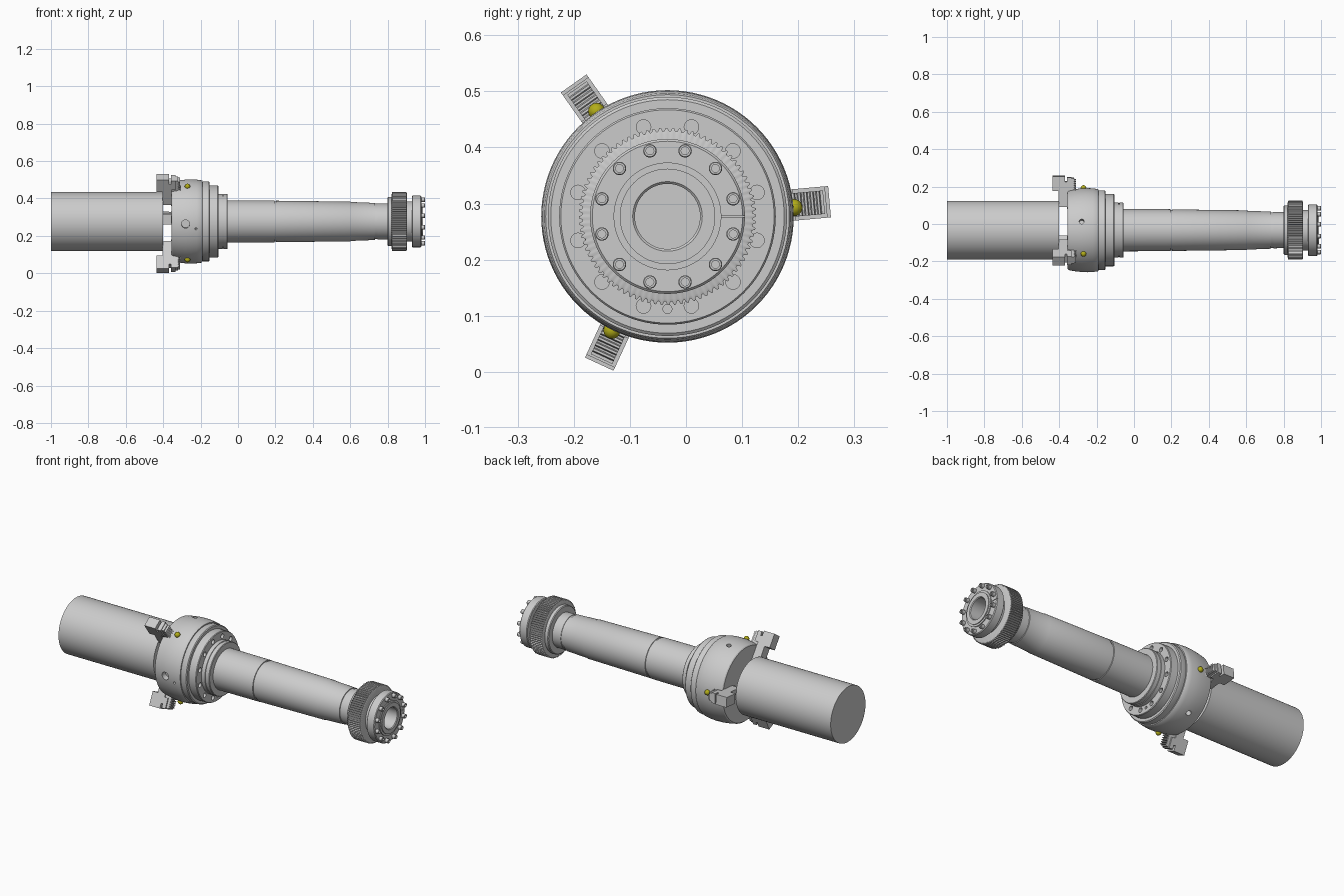
import bpy, bmesh, math
from mathutils import Matrix, Vector

if "Cube" in bpy.data.objects:
    bpy.data.objects.remove(bpy.data.objects["Cube"])

CY, CZ = -0.033, 0.277          # shaft axis runs along x through this y, z
JAW_ANGLES = [5.2, 125.2, 245.2]


def finish(name, bm, mat=None):
    bmesh.ops.remove_doubles(bm, verts=bm.verts, dist=1e-6)
    bmesh.ops.recalc_face_normals(bm, faces=bm.faces)
    me = bpy.data.meshes.new(name)
    bm.to_mesh(me)
    bm.free()
    ob = bpy.data.objects.new(name, me)
    bpy.context.collection.objects.link(ob)
    if mat:
        me.materials.append(mat)
    return ob


def add_lathe(bm, profile, segs=96, cy=CY, cz=CZ, tooth=0.0, tooth_r=9.0):
    """Revolve a closed (x, r) profile; points beyond tooth_r get gear teeth."""
    rings = []
    for x, r in profile:
        ring = []
        for i in range(segs):
            a = 2 * math.pi * i / segs
            rr = r - tooth if (r > tooth_r and i % 4 > 1) else r
            ring.append(bm.verts.new((x, cy + rr * math.cos(a), cz + rr * math.sin(a))))
        rings.append(ring)
    n = len(profile)
    for k in range(n):
        if profile[k][1] == 0 and profile[(k + 1) % n][1] == 0:
            continue
        A, B = rings[k], rings[(k + 1) % n]
        for i in range(segs):
            j = (i + 1) % segs
            bm.faces.new((A[i], A[j], B[j], B[i]))


def lathe(name, profile, **kw):
    bm = bmesh.new()
    add_lathe(bm, profile, **kw)
    return finish(name, bm)


def radial(deg):
    """Matrix: local (x, y tangential, z radial) -> world around the axis."""
    return Matrix.Translation((0, CY, CZ)) @ Matrix.Rotation(math.radians(deg - 90), 4, 'X')


def add_prism(bm, pts, width, mat):
    """Extrude an (x, radius) outline across the tangential direction."""
    sides = [[bm.verts.new(mat @ Vector((x, s * width / 2, r))) for x, r in pts] for s in (-1, 1)]
    bm.faces.new(sides[0])
    bm.faces.new(sides[1][::-1])
    for i in range(len(pts)):
        j = (i + 1) % len(pts)
        bm.faces.new((sides[0][i], sides[0][j], sides[1][j], sides[1][i]))


def box_pts(x0, x1, r0, r1):
    return [(x0, r0), (x1, r0), (x1, r1), (x0, r1)]


def add_pin(bm, x, deg, r0, r1, rad):
    m = radial(deg) @ Matrix.Translation((x, 0, (r0 + r1) / 2))
    bmesh.ops.create_cone(bm, cap_ends=True, segments=24, radius1=rad, radius2=rad,
                          depth=r1 - r0, matrix=m)


def cut(ob, bm):
    cutter = finish("cutter", bm)
    mod = ob.modifiers.new("cut", 'BOOLEAN')
    mod.operation, mod.solver, mod.object = 'DIFFERENCE', 'EXACT', cutter
    dg = bpy.context.evaluated_depsgraph_get()
    me = bpy.data.meshes.new_from_object(ob.evaluated_get(dg))
    ob.modifiers.clear()
    ob.data = me
    bpy.data.objects.remove(cutter)


def around(r, deg):
    a = math.radians(deg)
    return CY + r * math.cos(a), CZ + r * math.sin(a)


# Round bar held in the jaws
lathe("workpiece_bar", [(-1, 0), (-1, .157), (-.4, .157), (-.4, 0)])

# Chuck body with jaw slots and key holes
body = lathe("chuck_body", [
    (-.355, .06), (-.355, .208), (-.35, .213), (-.32, .219), (-.28, .224), (-.25, .225),
    (-.22, .2235), (-.194, .22), (-.19, .217), (-.19, .06)])
bm = bmesh.new()
for a in JAW_ANGLES:
    add_prism(bm, box_pts(-.4, -.307, .1, .3), .044, radial(a))
for x, a, rad in ((-.28, 183.5, .022), (-.28, 303.5, .014), (-.28, 78, .013), (-.225, 190, .006)):
    add_pin(bm, x, a, .19, .26, rad)
cut(body, bm)

# Stepped adapter ring with mounting holes
ring = lathe("chuck_adapter_ring", [
    (-.19, .06), (-.19, .211), (-.186, .213), (-.156, .213), (-.152, .208), (-.152, .193),
    (-.109, .193), (-.105, .19), (-.105, .06)])
bm = bmesh.new()
for i in range(12):
    y, z = around(.165, 15 + 30 * i)
    add_lathe(bm, [(-.135, 0), (-.135, .013), (-.09, .013), (-.09, 0)], segs=20, cy=y, cz=z)
y, z = around(.165, 270)
add_lathe(bm, [(-.135, 0), (-.135, .008), (-.09, .008), (-.09, 0)], segs=16, cy=y, cz=z)
cut(ring, bm)

# Hollow spindle with nose flange, grooves and slight taper
lathe("spindle_shaft", [
    (-.105, .058), (-.105, .147), (-.083, .147), (-.082, .144), (-.078, .144), (-.077, .147),
    (-.058, .147), (-.055, .144), (-.055, .113), (.194, .112), (.195, .108), (.203, .108),
    (.204, .111), (.6, .106), (.605, .104), (.732, .099), (.733, .095), (.745, .095),
    (.746, .097), (.8, .096), (.985, .096), (.985, .085), (.99, .085), (.99, .062), (.986, .058)])

# Collar and toothed drive wheel
lathe("gear_collar", [(.8, .09), (.8, .128), (.804, .132), (.83, .132), (.83, .09)])
lathe("drive_gear", [(.822, .09), (.822, .147), (.825, .158), (.901, .158), (.904, .147), (.904, .09)],
      segs=4 * 84, tooth=.006, tooth_r=.15)
lathe("gear_spacer", [(.9, .09), (.9, .108), (.935, .108), (.935, .09)])

# End flange with ring of socket bolts
flange = lathe("end_flange", [(.93, .08), (.93, .134), (.934, .138), (.976, .138), (.98, .134),
                              (.98, .08)])
bm = bmesh.new()
add_prism(bm, box_pts(.972, 1.0, .09, .15), .003, radial(0))
cut(flange, bm)
bm = bmesh.new()
for i in range(12):
    y, z = around(.121, 15 + 30 * i)
    add_lathe(bm, [(.965, 0), (.965, .012), (.998, .012), (1, .0105), (1, .007), (.99, .007), (.99, 0)],
              segs=18, cy=y, cz=z)
finish("flange_bolts", bm)

# Three stepped jaws, each with a toothed rack sliding in the chuck
yellow = bpy.data.materials.new("yellow_paint")
yellow.diffuse_color = (.45, .42, .01, 1)
yellow.use_nodes = True
yellow.node_tree.nodes["Principled BSDF"].inputs["Base Color"].default_value = yellow.diffuse_color
for n, a in enumerate(JAW_ANGLES, 1):
    m = radial(a)
    bm = bmesh.new()
    add_prism(bm, [(-.403, .128), (-.356, .128), (-.356, .262), (-.368, .262), (-.368, .29),
                   (-.435, .29), (-.435, .213), (-.403, .213)], .056, m)
    finish(f"jaw_{n}", bm)
    bm = bmesh.new()
    add_prism(bm, box_pts(-.358, -.32, .115, .28), .042, m)
    add_prism(bm, box_pts(-.358, -.335, .226, .284), .056, m)
    for k in range(14):
        r = .125 + k * .0112
        add_prism(bm, [(-.322, r - .0045), (-.31, r - .002), (-.31, r + .002), (-.322, r + .0045)], .042, m)
    finish(f"jaw_rack_{n}", bm)

    # Yellow indicator pin beside the jaw
    bm = bmesh.new()
    bmesh.ops.create_uvsphere(bm, u_segments=24, v_segments=12, radius=.015,
                              matrix=radial(a - 1.2) @ Matrix.Translation((-.27, 0, .226)))
    finish(f"indicator_pin_{n}", bm, yellow)

# Smooth round surfaces, keep edges sharp
for ob in bpy.context.collection.objects:
    ob.select_set(True)
    bpy.context.view_layer.objects.active = ob
bpy.ops.object.shade_smooth_by_angle(angle=math.radians(30))
